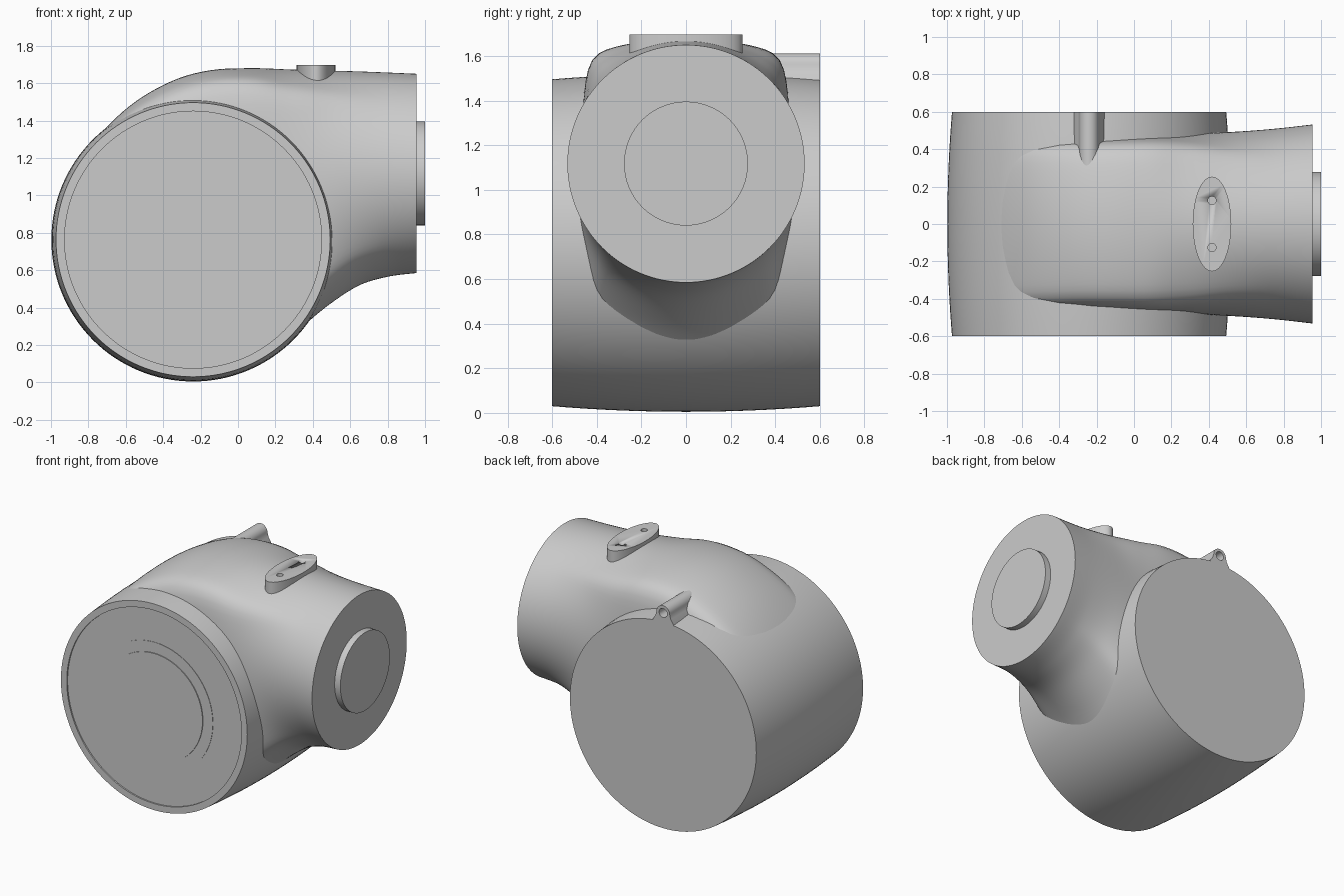
import bpy, bmesh, math
from mathutils import Vector

if "Cube" in bpy.data.objects:
    bpy.data.objects.remove(bpy.data.objects["Cube"])

CX, CZ = -0.24, 0.763          # barrel axis, running along y

grey = bpy.data.materials.new("light grey")
grey.use_nodes = True
grey.diffuse_color = (0.6, 0.6, 0.6, 1)
grey.node_tree.nodes["Principled BSDF"].inputs["Base Color"].default_value = (0.6, 0.6, 0.6, 1)


def add_rings(name, rings, angle=30):
    """Skin a list of closed rings and cap both ends."""
    bm = bmesh.new()
    loops = [[bm.verts.new(p) for p in ring] for ring in rings]
    n = len(loops[0])
    for a, b in zip(loops, loops[1:]):
        for i in range(n):
            j = (i + 1) % n
            bm.faces.new((a[i], a[j], b[j], b[i]))
    bm.faces.new(loops[0][::-1])
    bm.faces.new(loops[-1])
    bmesh.ops.recalc_face_normals(bm, faces=bm.faces)
    mesh = bpy.data.meshes.new(name)
    bm.to_mesh(mesh)
    bm.free()
    mesh.materials.append(grey)
    obj = bpy.data.objects.new(name, mesh)
    bpy.context.collection.objects.link(obj)
    bpy.ops.object.select_all(action="DESELECT")
    bpy.context.view_layer.objects.active = obj
    obj.select_set(True)
    bpy.ops.object.shade_smooth_by_angle(angle=math.radians(angle))
    return obj


def circle(axis, centre, ra, rb=None, n=32):
    """Ring of points around the given axis; rb makes it an ellipse."""
    rb = rb or ra
    c, out = Vector(centre), []
    for i in range(n):
        t = math.tau * i / n
        u, v = ra * math.cos(t), rb * math.sin(t)
        out.append(c + Vector({"x": (0, u, v), "y": (u, 0, v), "z": (u, v, 0)}[axis]))
    return out


def cut(obj, cutters):
    """Subtract the cutters, then discard them."""
    for c in cutters:
        c.hide_render = True
        mod = obj.modifiers.new("hole", "BOOLEAN")
        mod.operation, mod.solver, mod.object = "DIFFERENCE", "EXACT", c
        bpy.context.view_layer.objects.active = obj
        bpy.ops.object.modifier_apply(modifier=mod.name)
        bpy.data.objects.remove(c)


# Barrel: slightly bulged drum with shallow steps on its front face
profile = [(0.38, -0.599), (0.38, -0.593), (0.457, -0.593), (0.457, -0.59),
           (0.687, -0.59), (0.687, -0.6)]
for i in range(17):
    y = -0.6 + 1.2 * i / 16
    profile.append((0.758 - 0.025 * (y / 0.6) ** 2, y))
add_rings("barrel", [circle("y", (CX, y, CZ), r, n=128) for r, y in profile])

# Elbow body: loft from the round neck to a boxy section wrapped on the barrel
# top x, top z, bottom x, bottom z, half width, boxiness, crown drop
keys = [
    (0.955, 1.65, 0.955, 0.585, 0.532, 0.0, 0.0),
    (0.72, 1.66, 0.80, 0.565, 0.51, 0.05, 0.02),
    (0.50, 1.667, 0.64, 0.515, 0.495, 0.3, 0.06),
    (0.28, 1.673, 0.46, 0.395, 0.485, 0.75, 0.09),
    (0.08, 1.68, 0.30, 0.255, 0.48, 1.0, 0.08),
    (-0.14, 1.67, 0.20, 0.165, 0.48, 1.0, 0.07),
    (-0.34, 1.617, 0.14, 0.15, 0.48, 1.0, 0.065),
    (-0.55, 1.50, 0.08, 0.18, 0.485, 1.0, 0.05),
    (-0.73, 1.335, 0.04, 0.22, 0.49, 1.0, 0.03),
    (-0.87, 1.14, 0.0, 0.28, 0.49, 1.0, 0.02),
    (-0.93, 0.98, 0.0, 0.35, 0.49, 1.0, 0.02),
]


def spline(pts, steps):
    """Catmull-Rom interpolation through tuples."""
    ext = [pts[0]] + pts + [pts[-1]]
    for k in range(len(pts) - 1):
        for s in range(steps):
            t = s / steps
            yield [0.5 * (2 * b + (c - a) * t + (2 * a - 5 * b + 4 * c - d) * t * t
                          + (3 * b - a - 3 * c + d) * t ** 3)
                   for a, b, c, d in zip(*ext[k:k + 4])]
    yield pts[-1]


def section(tx, tz, bx, bz, w, box, drop, n=128):
    top, bot = Vector((tx, 0, tz)), Vector((bx, 0, bz))
    mid, up = (top + bot) / 2, (top - bot) / 2
    ring = []
    for i in range(n):
        t = math.tau * i / n
        c, s = math.cos(t), math.sin(t)
        e = 14
        r = (abs(c) ** e + abs(s) ** e) ** (-1 / e)
        by, bh = c * r, s * r
        bh_drop = drop / up.length * by * by * bh
        by *= 1 - 0.09 * bh * bh
        y = c + (by - c) * box
        h = s + (bh - bh_drop - s) * box
        ring.append(mid + up * h + Vector((0, w * y, 0)))
    return ring


add_rings("elbow_body", [section(*k) for k in spline(keys, 6)], 32)

# Round plate on the neck end
add_rings("neck_plate", [circle("x", (x, 0, 1.118), 0.278, n=64) for x in (0.94, 1.0)])

# Oval pad on top with two screw holes
pad = add_rings("top_pad", [circle("z", (0.417, 0, z), 0.103, 0.253, 64) for z in (1.5, 1.697)])
cut(pad, [add_rings("pad_hole", [circle("z", (0.417, y, z), 0.022, n=24) for z in (1.66, 1.75)])
          for y in (-0.125, 0.125)])

# Cable lug at the back: rounded top, flared feet, bored along y
arc = [(0.052 * math.cos(a), 1.56 + 0.052 * math.sin(a))
       for a in (math.pi * i / 16 for i in range(17))]
outline = [(0.085, 1.47), (0.08, 1.5), (0.06, 1.53)] + arc + [(-0.06, 1.53), (-0.08, 1.5), (-0.085, 1.47)]
lug = add_rings("cable_lug", [[(CX + x, y, z) for x, z in outline] for y in (0.3, 0.6)])
cut(lug, [add_rings("lug_hole", [circle("y", (CX, y, 1.56), 0.032, n=24) for y in (0.5, 0.7)])])
